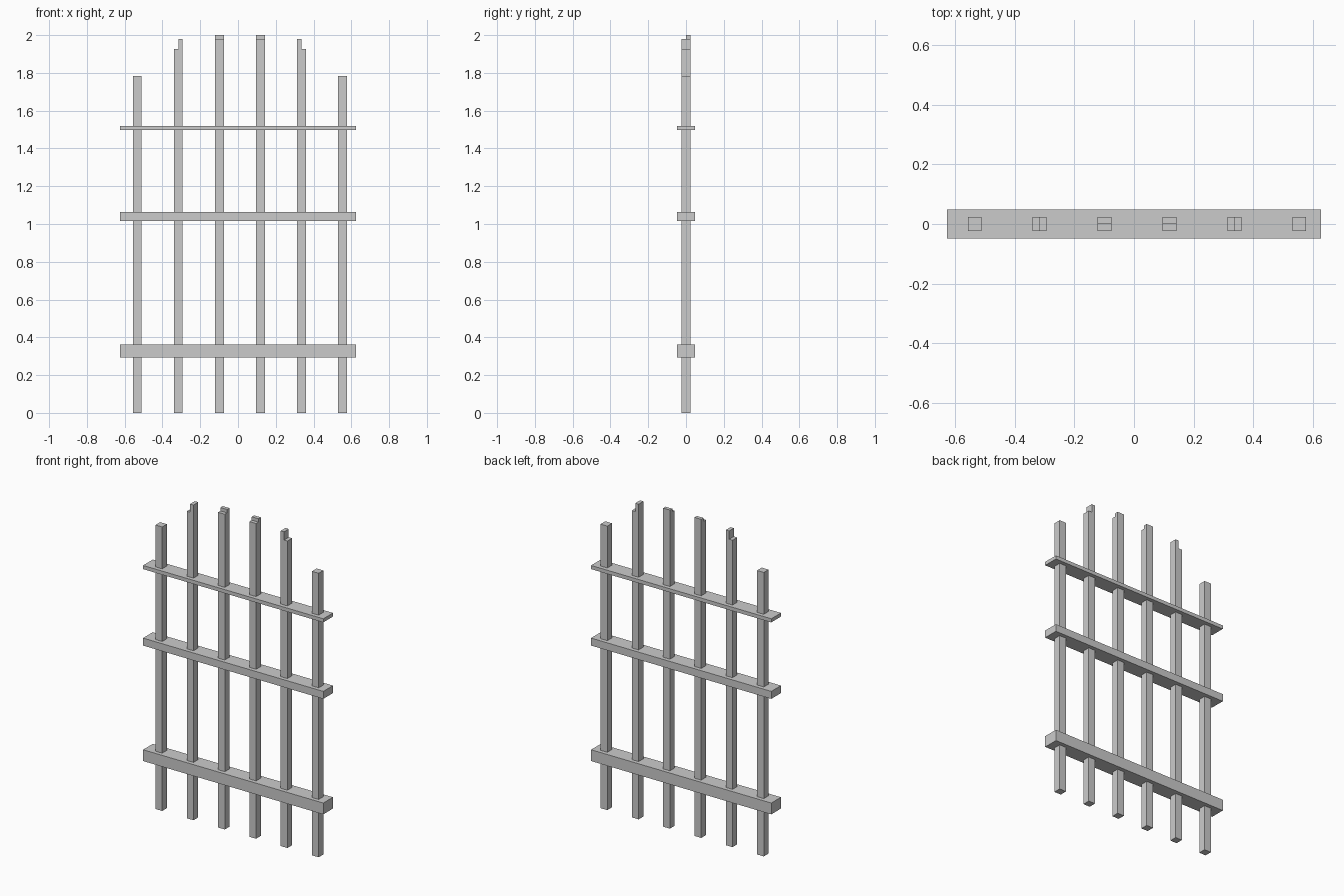
import bpy, bmesh

if "Cube" in bpy.data.objects:
    bpy.data.objects.remove(bpy.data.objects["Cube"])

HALF = 0.0233           # half width of a square bar
FIRST, STEP = -0.5335, 0.2174


def prism(name, profile, axis, centre, half):
    """Extrude a (u, z) profile: u runs along x when axis is 'y', along y when axis is 'x'."""
    bm = bmesh.new()
    place = (lambda u, z, d: (centre + u, d, z)) if axis == 'y' else (lambda u, z, d: (centre + d, u, z))
    face = bm.faces.new([bm.verts.new(place(u, z, -half)) for u, z in profile])
    out = bmesh.ops.extrude_face_region(bm, geom=[face])
    vec = (0, 2 * half, 0) if axis == 'y' else (2 * half, 0, 0)
    bmesh.ops.translate(bm, vec=vec, verts=[g for g in out['geom'] if isinstance(g, bmesh.types.BMVert)])
    bmesh.ops.recalc_face_normals(bm, faces=bm.faces)
    mesh = bpy.data.meshes.new(name)
    bm.to_mesh(mesh)
    bm.free()
    obj = bpy.data.objects.new(name, mesh)
    bpy.context.collection.objects.link(obj)
    return obj


def rect(half, z0, z1):
    return [(-half, z0), (half, z0), (half, z1), (-half, z1)]


def stepped(low, high, side=1):
    """Bar outline whose top is higher on the +u half (side=1) or -u half (side=-1)."""
    h = HALF * side
    return [(-h, 0), (h, 0), (h, high), (0, high), (0, low), (-h, low)]


# Vertical bars: plain outer pair, stepped inner ones forming an arched top
bars = [
    ("outer_bar_left", rect(HALF, 0, 1.783), 'y'),
    ("side_bar_left", stepped(1.927, 1.979), 'y'),
    ("centre_bar_left", stepped(1.979, 2.0), 'x'),
    ("centre_bar_right", stepped(1.979, 2.0), 'x'),
    ("side_bar_right", stepped(1.927, 1.979, -1), 'y'),
    ("outer_bar_right", rect(HALF, 0, 1.783), 'y'),
]
for i, (name, profile, axis) in enumerate(bars):
    prism(name, profile, axis, FIRST + i * STEP, HALF)

# Horizontal rails, thinner towards the top
for name, z0, z1 in [("bottom_rail", 0.292, 0.363), ("middle_rail", 1.017, 1.064), ("top_rail", 1.497, 1.52)]:
    prism(name, rect(0.626, z0, z1), 'y', 0, 0.048)
